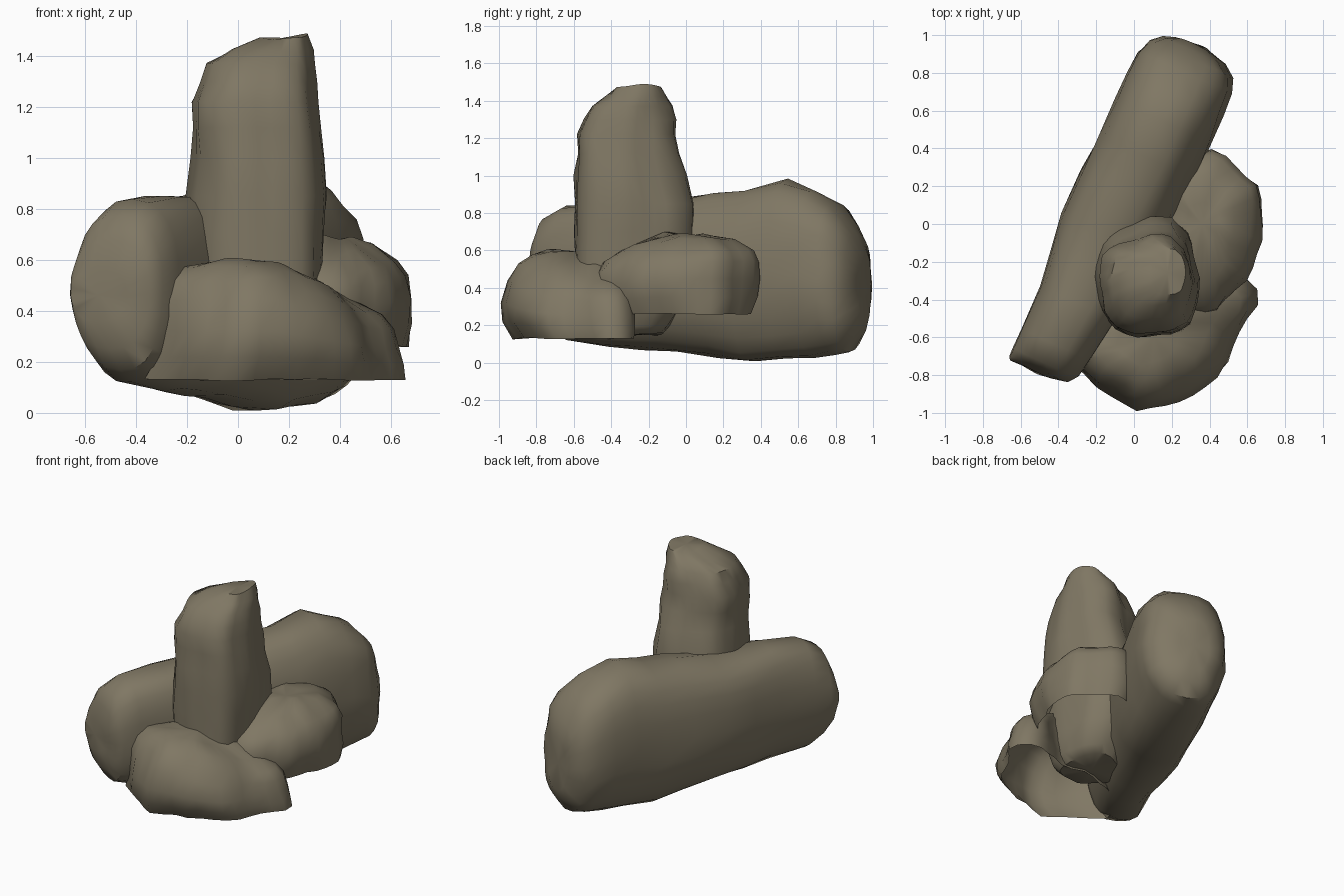
import bpy, bmesh, math
from mathutils import Vector, noise

if "Cube" in bpy.data.objects:
    bpy.data.objects.remove(bpy.data.objects["Cube"])

stone = bpy.data.materials.new("olive grey stone")
stone.diffuse_color = (0.215, 0.186, 0.127, 1)
stone.use_nodes = True
stone.node_tree.nodes["Principled BSDF"].inputs["Base Color"].default_value = stone.diffuse_color


def skin(name, rings, cap_start, cap_end, seed, bump):
    """Join point rings into a lumpy rock surface, open where not capped."""
    bm = bmesh.new()
    rows = [[bm.verts.new(p) for p in ring] for ring in rings]
    n = len(rows[0])
    for a, b in zip(rows, rows[1:]):
        for i in range(n):
            j = (i + 1) % n
            bm.faces.new((a[i], a[j], b[j], b[i]))
    for row, wanted in ((rows[0], cap_start), (rows[-1], cap_end)):
        if wanted:
            mid = bm.verts.new(sum((v.co for v in row), Vector()) / n)
            for i in range(n):
                bm.faces.new((row[i], row[(i + 1) % n], mid))
    bmesh.ops.recalc_face_normals(bm, faces=bm.faces[:])
    bm.normal_update()
    shift = Vector((seed, seed * 2, 0))
    offs = [noise.noise(v.co * 6 + shift) * bump for v in bm.verts]
    for v, o in zip(bm.verts, offs):
        v.co += v.normal * o
        v.co.z = max(v.co.z, 0)
    me = bpy.data.meshes.new(name)
    bm.to_mesh(me)
    bm.free()
    me.materials.append(stone)
    ob = bpy.data.objects.new(name, me)
    bpy.context.collection.objects.link(ob)
    bpy.ops.object.select_all(action='DESELECT')
    bpy.context.view_layer.objects.active = ob
    ob.select_set(True)
    bpy.ops.object.shade_smooth_by_angle(angle=math.radians(45))
    return ob


def outline(points, n=32):
    """Resample a closed outline to n evenly spaced points."""
    pts = [Vector(p) for p in points]
    segs = list(zip(pts, pts[1:] + pts[:1]))
    total = sum((b - a).length for a, b in segs)
    out = []
    for k in range(n):
        d = total * k / n
        for a, b in segs:
            length = (b - a).length
            if d <= length:
                out.append(a.lerp(b, d / length))
                break
            d -= length
    return out


def boulder(name, foot, layers, height, seed, bump=0.025, cap_start=False):
    """Stack a footprint fitted to each layer's (z, x0, x1, y0, y1)."""
    xs, ys = [p[0] for p in foot], [p[1] for p in foot]
    rings = []
    for z, x0, x1, y0, y1 in layers:
        ring = []
        for p in outline(foot):
            x = x0 + (x1 - x0) * (p.x - min(xs)) / (max(xs) - min(xs))
            y = y0 + (y1 - y0) * (p.y - min(ys)) / (max(ys) - min(ys))
            ring.append((x, y, height(x, y, z)))
        rings.append(ring)
    return skin(name, rings, cap_start, True, seed, bump)


# Long lying rock: t along the axis, sideways offset, half width, bottom, top
u, side = Vector((0.404, 0.915)), Vector((0.915, -0.404))
sections = [(-0.925, -.19, .12, .36, .56), (-0.905, -.15, .17, .25, .68),
            (-0.86, -.13, .19, .17, .77), (-0.75, -.12, .20, .12, .83),
            (-0.5, -.10, .22, .09, .86), (-0.3, -.10, .25, .07, .86),
            (-0.1, -.10, .27, .06, .87), (0.15, -.09, .28, .03, .91),
            (0.35, -.08, .28, .0, .92), (0.56, -.08, .28, .01, .97),
            (0.72, -.08, .28, .03, .92), (0.84, -.08, .27, .04, .85),
            (0.92, -.07, .24, .06, .77), (0.97, -.08, .18, .14, .69), (1.0, -.10, .1, .22, .58)]
rings = []
for t, off, w, lo, hi in sections:
    ring = []
    for k in range(24):
        a = 2 * math.pi * k / 24
        ca, sa = math.cos(a), math.sin(a)
        p = u * t + side * (off + w * math.copysign(abs(ca) ** 0.8, ca))
        e = 0.8 if sa > 0 else 0.95
        ring.append((p.x, p.y, (lo + hi) / 2 + (hi - lo) / 2 * math.copysign(abs(sa) ** e, sa)))
    rings.append(ring)
skin("long_lying_rock", rings, True, True, 3.1, 0.02)

# Upright pillar, narrowing to a small flat top towards +x
pillar_foot = [(-.19, -.22), (-.16, -.08), (-.07, -.03), (0, 0), (.07, .05), (.19, .05),
               (.28, -.05), (.31, -.13), (.34, -.3), (.33, -.42), (.29, -.54), (.2, -.58),
               (0, -.6), (-.09, -.56), (-.17, -.45), (-.2, -.28)]
boulder("upright_pillar", pillar_foot,
        [(.15, -.1, .25, -.5, -.12), (.2, -.15, .29, -.55, -.08), (.35, -.19, .32, -.6, .02),
         (.55, -.19, .33, -.6, .05), (.7, -.2, .335, -.6, .05), (.85, -.2, .34, -.6, .05),
         (1.0, -.18, .33, -.595, 0), (1.12, -.185, .325, -.585, -.04),
         (1.22, -.19, .315, -.575, -.05), (1.3, -.15, .31, -.54, -.06),
         (1.37, -.12, .30, -.5, -.08), (1.42, -.03, .29, -.43, -.1),
         (1.47, .08, .27, -.38, -.13)],
        lambda x, y, z: z + max(0, z - 1.4) * (x - .1), 7.7, 0.025, True)

# Curved front boulder, open below, lower towards +x
front_foot = [(-.37, -.75), (-.24, -.87), (-.02, -1.0), (.12, -.96), (.25, -.93), (.34, -.89),
              (.48, -.77), (.53, -.62), (.65, -.46), (.66, -.36), (.57, -.28), (.46, -.30),
              (.3, -.38), (.1, -.36), (-.15, -.42), (-.3, -.55)]


def front_height(x, y, z):
    return 0.13 + (z - 0.13) * (1 - 0.36 * min(1, max(0, (x - 0.15) / 0.4)))


boulder("front_boulder", front_foot,
        [(.13, -.36, .655, -.92, -.27), (.22, -.32, .65, -.98, -.27), (.32, -.30, .635, -1, -.28),
         (.44, -.29, .61, -.96, -.3), (.52, -.28, .56, -.9, -.33), (.57, -.22, .46, -.83, -.38),
         (.6, -.1, .3, -.75, -.45)], front_height, 1.4, 0.03)

# Right boulder, open below
right_foot = [(.15, .3), (.1, 0), (.12, -.3), (.28, -.5), (.42, -.47), (.52, -.36), (.61, -.26),
              (.63, -.16), (.67, -.06), (.67, .08), (.66, .2), (.58, .27), (.5, .35), (.4, .41)]


def right_height(x, y, z):
    return 0.26 + (z - 0.26) * (1 - 0.2 * min(1, max(0, (-0.12 - y) / 0.35)))


boulder("right_boulder", right_foot,
        [(.26, .1, .66, -.44, .36), (.35, .08, .67, -.49, .39), (.45, .08, .67, -.51, .4),
         (.54, .1, .665, -.49, .4), (.6, .13, .63, -.45, .375), (.66, .2, .53, -.35, .27),
         (.69, .28, .45, -.12, .12)], right_height, 5.2, 0.03)
